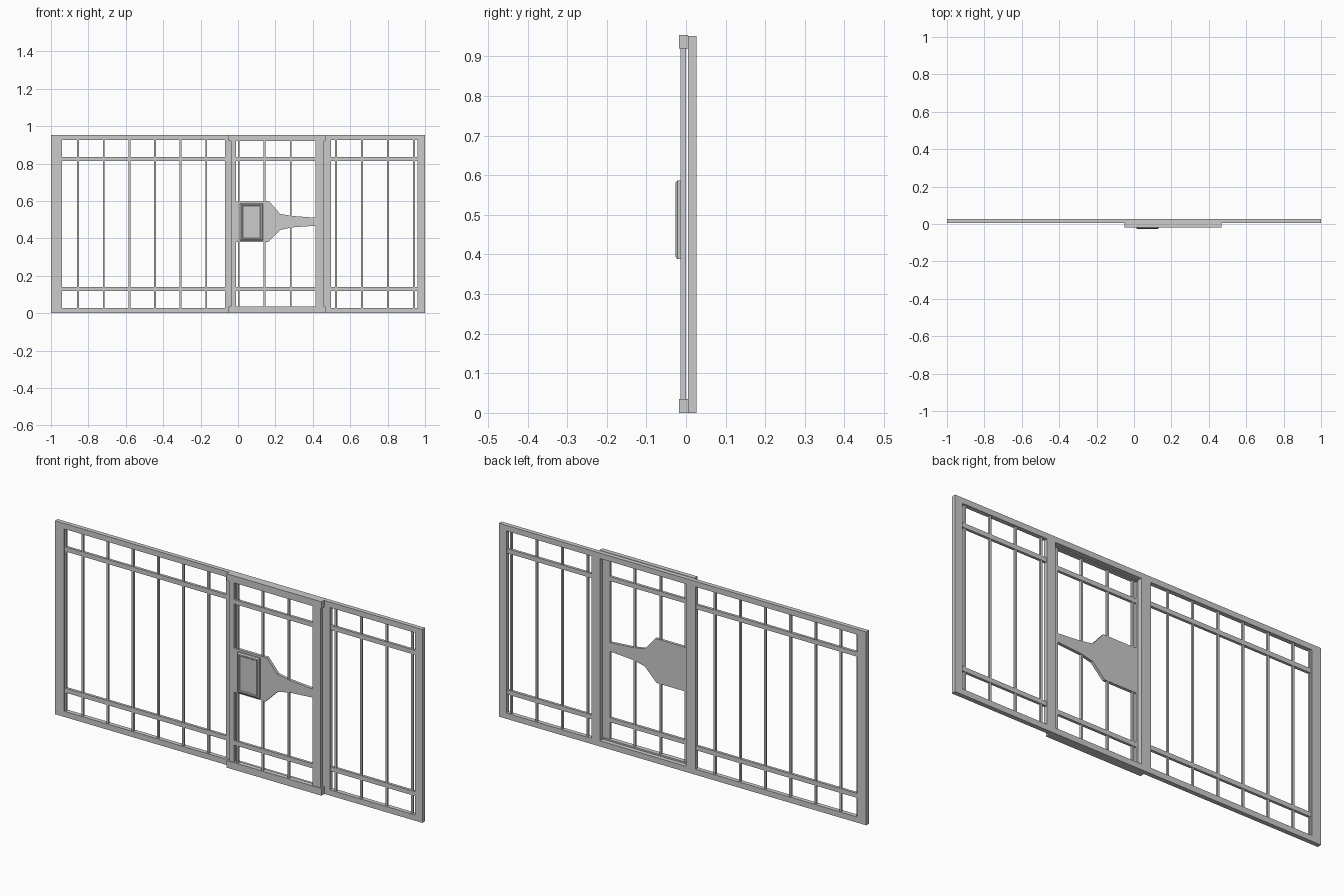
import bpy, bmesh

if "Cube" in bpy.data.objects:
    bpy.data.objects.remove(bpy.data.objects["Cube"])


def add_mesh(name, bm):
    bmesh.ops.recalc_face_normals(bm, faces=bm.faces)
    me = bpy.data.meshes.new(name)
    bm.to_mesh(me)
    bm.free()
    ob = bpy.data.objects.new(name, me)
    bpy.context.collection.objects.link(ob)
    return ob


def box(name, x0, x1, y0, y1, z0, z1):
    bm = bmesh.new()
    bmesh.ops.create_cube(bm, size=1)
    for v in bm.verts:
        v.co.x = x1 if v.co.x > 0 else x0
        v.co.y = y1 if v.co.y > 0 else y0
        v.co.z = z1 if v.co.z > 0 else z0
    return add_mesh(name, bm)


def bars(name, xs, yc, z0, z1, r=0.005):
    for i, x in enumerate(xs):
        box(f"{name}_{i + 1}", x - r, x + r, yc - r, yc + r, z0, z1)


def cross_rails(name, x0, x1, yc):
    for label, z in (("lower", 0.13), ("upper", 0.825)):
        box(f"{name}_{label}", x0, x1, yc - 0.0065, yc + 0.0065, z - 0.011, z + 0.011)


# Fixed back frame
FY0, FY1, H = 0.005, 0.0265, 0.952
box("frame_bottom_rail", -1, 1, FY0, FY1, 0, 0.028)
box("frame_top_rail", -1, 1, FY0, FY1, 0.925, H)
for name, x0, x1 in (("left_stile", -1, -0.95), ("left_gate_post", -0.07, -0.018),
                     ("right_gate_post", 0.45, 0.497), ("right_stile", 0.96, 1)):
    box(name, x0, x1, FY0, FY1, 0.028, 0.925)

# Fixed panel bars and cross rails
FC = 0.0155
bars("left_bar", [-0.17 - 0.137 * i for i in range(6)], FC, 0.028, 0.925)
bars("left_edge_bar", [-0.947], FC, 0.028, 0.925)
bars("right_bar", [0.523 + 0.139 * i for i in range(4)], FC, 0.028, 0.925)
cross_rails("left_cross_rail", -0.95, -0.06, FC)
cross_rails("right_cross_rail", 0.49, 0.96, FC)

# Gate in front of the frame
box("gate_bottom_cap", -0.05, 0.467, -0.0177, FY0, 0, 0.035)
box("gate_top_cap", -0.05, 0.467, -0.0177, FY0, 0.92, 0.954)
box("gate_left_post", -0.038, -0.012, -0.0145, 0.0, 0.035, 0.92)
box("gate_right_post", 0.415, 0.46, -0.0145, 0.0, 0.035, 0.92)
DC = -0.0065
bars("gate_bar", [0.004, 0.141, 0.282], DC, 0.035, 0.92)
cross_rails("gate_cross_rail", -0.015, 0.43, DC)

# Latch plate tapering into an arm
profile = [(-0.015, 0.38), (0.16, 0.38), (0.225, 0.445), (0.29, 0.459), (0.42, 0.468),
           (0.42, 0.51), (0.29, 0.52), (0.225, 0.531), (0.168, 0.597), (-0.015, 0.597)]
bm = bmesh.new()
face = bm.faces.new([bm.verts.new((x, -0.0145, z)) for x, z in profile])
ext = bmesh.ops.extrude_face_region(bm, geom=[face])
for v in ext["geom"]:
    if isinstance(v, bmesh.types.BMVert):
        v.co.y = 0.0
add_mesh("latch_plate", bm)

# Lock box: chamfered block with a recessed front panel
bm = bmesh.new()
rings = [(0.0, -0.0135), (0.0, -0.022), (0.006, -0.0265), (0.012, -0.0265), (0.015, -0.0235)]
loops = []
for inset, y in rings:
    x0, x1, z0, z1 = 0.012 + inset, 0.133 - inset, 0.388 + inset, 0.587 - inset
    loops.append([bm.verts.new((x, y, z)) for x, z in ((x0, z0), (x1, z0), (x1, z1), (x0, z1))])
for a, b in zip(loops, loops[1:]):
    for i in range(4):
        j = (i + 1) % 4
        bm.faces.new((a[i], a[j], b[j], b[i]))
bm.faces.new(loops[0])
bm.faces.new(loops[-1])
add_mesh("lock_box", bm)
